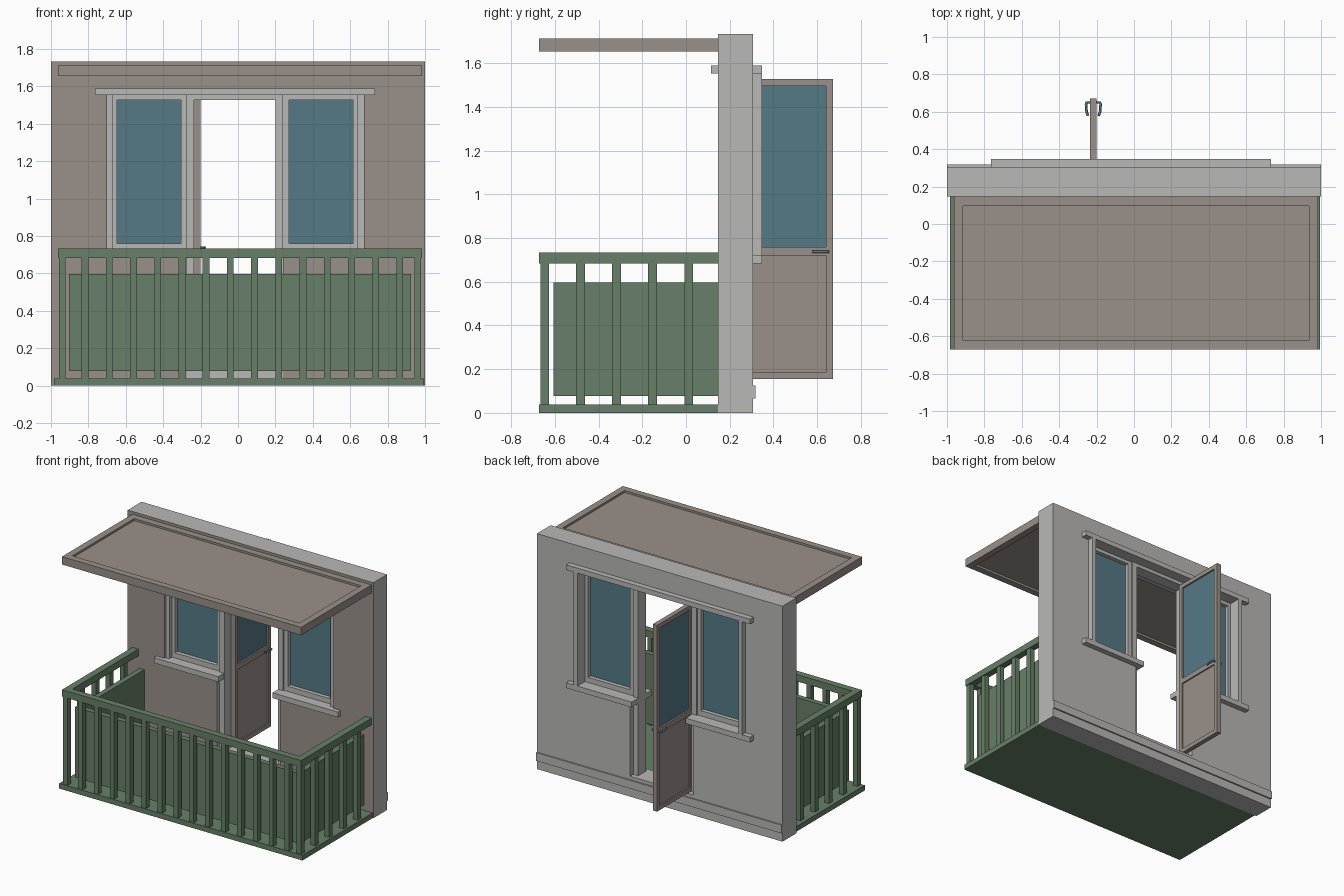
import bpy, bmesh
from mathutils import Vector

if "Cube" in bpy.data.objects:
    bpy.data.objects.remove(bpy.data.objects["Cube"])


def mat(name, r, g, b):
    m = bpy.data.materials.new(name)
    m.diffuse_color = (r, g, b, 1)
    m.use_nodes = True
    m.node_tree.nodes["Principled BSDF"].inputs["Base Color"].default_value = m.diffuse_color
    return m


GREY = mat("light_grey", 0.485, 0.482, 0.474)
TAUPE = mat("taupe", 0.323, 0.283, 0.254)
GREEN = mat("balcony_green", 0.136, 0.216, 0.138)
GLASS = mat("teal_glass", 0.091, 0.195, 0.238)


def finish(name, bm, *mats):
    bmesh.ops.recalc_face_normals(bm, faces=bm.faces[:])
    me = bpy.data.meshes.new(name)
    bm.to_mesh(me)
    bm.free()
    for m in mats:
        me.materials.append(m)
    ob = bpy.data.objects.new(name, me)
    bpy.context.collection.objects.link(ob)
    return ob


def boxes(name, material, *bounds):
    """One object from boxes given as (x0, x1, y0, y1, z0, z1)."""
    bm = bmesh.new()
    for x0, x1, y0, y1, z0, z1 in bounds:
        vs = bmesh.ops.create_cube(bm, size=1)["verts"]
        for v in vs:
            v.co = Vector(((x0 + x1) / 2 + v.co.x * (x1 - x0),
                           (y0 + y1) / 2 + v.co.y * (y1 - y0),
                           (z0 + z1) / 2 + v.co.z * (z1 - z0)))
    return finish(name, bm, material)


# Wall: outline with the window and door opening, taupe on the front face only
XL, XR = -0.70, 0.674
WY0, WY1 = 0.146, 0.306
outline = [(-1, 0), (-0.275, 0), (-0.275, 0.70), (XL, 0.70), (XL, 1.56), (XR, 1.56),
           (XR, 0.70), (0.24, 0.70), (0.24, 0), (1, 0), (1, 1.733), (-1, 1.733)]
bm = bmesh.new()
face = bm.faces.new([bm.verts.new((x, WY0, z)) for x, z in outline])
ext = bmesh.ops.extrude_face_region(bm, geom=[face], use_keep_orig=True)["geom"]
bmesh.ops.translate(bm, vec=(0, WY1 - WY0, 0),
                    verts=[g for g in ext if isinstance(g, bmesh.types.BMVert)])
bmesh.ops.recalc_face_normals(bm, faces=bm.faces[:])
for f in bm.faces:
    f.material_index = 1 if f.normal.y < -0.5 else 0
bmesh.ops.triangulate(bm, faces=bm.faces[:])
finish("wall", bm, GREY, TAUPE)

boxes("door_threshold", GREY, (-0.275, 0.24, WY0, WY1, 0, 0.15))
boxes("back_skirting", GREY, (-1, 1, 0.30, 0.317, 0.065, 0.125))

# Trim around the openings
boxes("lintel", GREY, (-0.765, 0.733, 0.114, 0.347, 1.553, 1.59))
boxes("left_sill", GREY, (-0.765, -0.24, 0.114, 0.347, 0.683, 0.722))
boxes("right_sill", GREY, (0.20, 0.733, 0.114, 0.347, 0.683, 0.722))
boxes("outer_jambs", GREY,
      (XL, -0.67, 0.16, 0.347, 0.72, 1.555), (0.64, XR, 0.16, 0.347, 0.72, 1.555))
boxes("door_frame", GREY,
      (-0.275, -0.235, 0.18, 0.27, 0.15, 1.555),
      (0.20, 0.24, 0.18, 0.27, 0.15, 1.555),
      (-0.235, 0.20, 0.18, 0.27, 1.527, 1.555))

# Windows
for side, x0, g0, g1, x1 in (("left", -0.67, -0.647, -0.305, -0.275),
                             ("right", 0.24, 0.273, 0.615, 0.64)):
    ya, yb, za, zb = 0.19, 0.26, 0.72, 1.555
    boxes(side + "_window_frame", GREY,
          (x0, g0, ya, yb, za, zb), (g1, x1, ya, yb, za, zb),
          (g0, g1, ya, yb, za, 0.76), (g0, g1, ya, yb, 1.527, zb))
    boxes(side + "_window_glass", GLASS, (g0, g1, 0.22, 0.23, 0.76, 1.527))

# Open door, hinged on the left and swung to the back
DX0, DX1, DY0, DY1 = -0.235, -0.20, 0.255, 0.672
SY0, SY1 = DY0 + 0.032, DY1 - 0.032
boxes("door_stiles_and_rails", TAUPE,
      (DX0, DX1, DY0, SY0, 0.156, 1.527), (DX0, DX1, SY1, DY1, 0.156, 1.527),
      (DX0, DX1, SY0, SY1, 0.156, 0.188), (DX0, DX1, SY0, SY1, 0.72, 0.76),
      (DX0, DX1, SY0, SY1, 1.495, 1.527))
boxes("door_lower_panel", TAUPE, (DX0 + 0.01, DX1 - 0.01, SY0, SY1, 0.188, 0.72))
boxes("door_glass", GLASS, (DX0 + 0.012, DX1 - 0.012, SY0, SY1, 0.76, 1.495))

# Door handles: a bent lever on each side
for side, s in (("left", -1), ("right", 1)):
    cu = bpy.data.curves.new(side + "_door_handle", "CURVE")
    cu.dimensions = "3D"
    cu.bevel_depth = 0.007
    cu.bevel_resolution = 1
    cu.use_fill_caps = True
    sp = cu.splines.new("POLY")
    path = [(0.0, 0.65), (0.036, 0.65), (0.039, 0.64), (0.036, 0.60), (0.028, 0.578)]
    sp.points.add(len(path) - 1)
    for p, (dx, y) in zip(sp.points, path):
        p.co = (-0.2175 + s * dx, y, 0.737, 1)
    cu.materials.append(GLASS)
    bpy.context.collection.objects.link(bpy.data.objects.new(side + "_door_handle", cu))

# Balcony floor, handrail and infill panels
boxes("balcony_floor", GREEN, (-0.985, 0.995, -0.672, WY0, 0, 0.038))
RX0, RX1, RY = -0.963, 0.985, -0.672
boxes("handrail", GREEN,
      (RX0, RX1, RY, RY + 0.05, 0.683, 0.733),
      (RX0, RX0 + 0.05, RY + 0.05, WY0, 0.683, 0.733),
      (RX1 - 0.05, RX1, RY + 0.05, WY0, 0.683, 0.733))
PX0, PX1, PY, T = -0.903, 0.925, -0.606, 0.04
boxes("infill_panels", GREEN,
      (PX0, PX1, PY, PY + T, 0.078, 0.596),
      (PX0, PX0 + T, PY + T, WY0, 0.078, 0.596),
      (PX1 - T, PX1, PY + T, WY0, 0.078, 0.596))

# Balusters along the front and both sides
W = 0.036
front_x = [-0.957] + [-0.836 + 0.1295 * i for i in range(14)] + [0.943]
boxes("front_balusters", GREEN,
      *[(x, x + W, -0.667, -0.627, 0.03, 0.69) for x in front_x])
side_y = [-0.503 + 0.165 * i for i in range(4)]
for side, x in (("left", -0.957), ("right", 0.943)):
    boxes(side + "_balusters", GREEN,
          *[(x, x + W, y, y + 0.041, 0.03, 0.69) for y in side_y])

# Canopy: border with a slightly recessed panel
B = 0.05
boxes("canopy_border", TAUPE,
      (RX0, RX1, RY, RY + B, 1.655, 1.713), (RX0, RX1, WY0 - B, WY0, 1.655, 1.713),
      (RX0, RX0 + B, RY + B, WY0 - B, 1.655, 1.713),
      (RX1 - B, RX1, RY + B, WY0 - B, 1.655, 1.713))
boxes("canopy_panel", TAUPE, (RX0 + B, RX1 - B, RY + B, WY0 - B, 1.672, 1.698))
